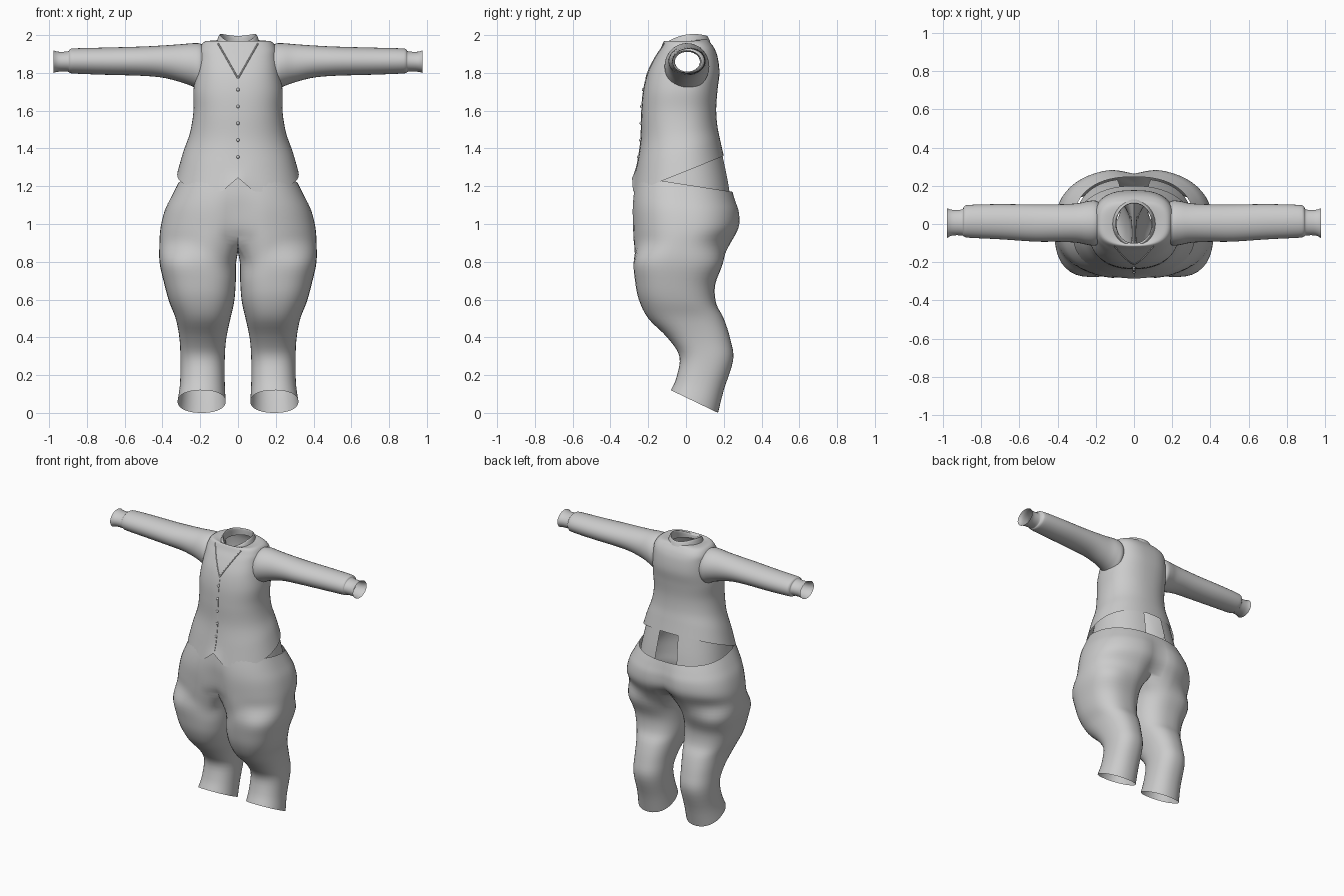
import bpy, bmesh, math
from math import sin, cos, pi
from mathutils import Vector
from mathutils.bvhtree import BVHTree

cube = bpy.data.objects.get("Cube")
if cube:
    bpy.data.objects.remove(cube)

cloth = bpy.data.materials.new("grey cloth")
cloth.use_nodes = True
cloth.diffuse_color = (0.6, 0.6, 0.6, 1)
cloth.node_tree.nodes["Principled BSDF"].inputs["Base Color"].default_value = (0.6, 0.6, 0.6, 1)


def power(v, n):
    return math.copysign(abs(v) ** (2 / n), v)


def ring(front, back, x0, x1, n, angles):
    """Rounded cross-section; its height runs from the front point to the back point."""
    (yf, zf), (yb, zb) = front, back
    pts = []
    for a in angles:
        k = (1 - power(cos(a), n)) / 2
        pts.append(Vector(((x0 + x1) / 2 + (x1 - x0) / 2 * power(sin(a), n),
                           yf + (yb - yf) * k, zf + (zb - zf) * k)))
    return pts


def smooth_rows(rows, steps):
    """Catmull-Rom interpolation between the rings."""
    out = []
    for i in range(len(rows) - 1):
        quad = [rows[max(i - 1, 0)], rows[i], rows[i + 1], rows[min(i + 2, len(rows) - 1)]]
        for s in range(steps):
            t = s / steps
            out.append([b + (c - a) * t / 2 + (a - b * 2.5 + c * 2 - d / 2) * t * t
                        + ((b - c) * 1.5 + (d - a) / 2) * t ** 3 for a, b, c, d in zip(*quad)])
    return out + [rows[-1]]


def loft(name, rows, steps=4, closed=False, keep=None, clamp=True):
    """Skin the rings of the left half and mirror them to the right."""
    rows = smooth_rows(rows, steps)
    bm = bmesh.new()
    grid = [[bm.verts.new((max(p.x, 0) if clamp else p.x, p.y, p.z)) for p in r] for r in rows]
    count = len(rows[0])
    for r in range(len(rows) - 1):
        for i in range(count if closed else count - 1):
            j = (i + 1) % count
            quad = (grid[r][i], grid[r][j], grid[r + 1][j], grid[r + 1][i])
            mid = sum((v.co for v in quad), Vector()) / 4
            if keep is None or keep(r, i, mid):
                bm.faces.new(quad)
    bmesh.ops.delete(bm, geom=[v for v in bm.verts if not v.link_faces], context='VERTS')
    mesh = bpy.data.meshes.new(name)
    bm.to_mesh(mesh)
    bm.free()
    return finish(name, mesh)


def finish(name, mesh, mirror=True):
    ob = bpy.data.objects.new(name, mesh)
    bpy.context.collection.objects.link(ob)
    mesh.materials.append(cloth)
    bpy.ops.object.select_all(action='DESELECT')
    ob.select_set(True)
    bpy.context.view_layer.objects.active = ob
    if mirror:
        mod = ob.modifiers.new("mirror", 'MIRROR')
        mod.merge_threshold = 0.0005
        bpy.ops.object.modifier_apply(modifier="mirror")
    bpy.ops.object.shade_smooth_by_angle(angle=math.radians(50))
    return ob


half = [pi * i / 28 for i in range(29)]

# Trousers: closed leg rings, then half rings for the hips
OUT, INN = 28, 10
leg_angles = [-pi / 4 + 1.5 * pi * i / OUT for i in range(OUT + 1)]
leg_angles += [1.25 * pi + pi / 2 * i / INN for i in range(1, INN)]
legs = [((-.08, .12), (.17, 0), .065, .32), ((-.05, .19), (.2, .12), .07, .307),
        ((-.035, .3), (.25, .28), .07, .305), ((-.1, .4), (.235, .39), .062, .31),
        ((-.2, .5), (.2, .5), .04, .33), ((-.25, .6), (.16, .58), .02, .365),
        ((-.27, .7), (.155, .68), .012, .392), ((-.277, .8), (.195, .79), .01, .415)]
rows = [ring(f, b, x0, x1, 2.2 + .05 * i, leg_angles) for i, (f, b, x0, x1) in enumerate(legs)]
hips = [((-.285, .9), (.24, .89), .416, .07), ((-.288, .98), (.286, .98), .41, .035),
        ((-.29, 1.08), (.288, 1.06), .388, .025), ((-.283, 1.16), (.268, 1.12), .355, .012),
        ((-.265, 1.25), (.247, 1.17), .318, 0)]
for f, b, w, cleft in hips:
    r = ring(f, b, -w, w, 2.4, half)
    for p in r:
        p.y -= math.copysign(cleft, p.y) * math.exp(-(p.x / .07) ** 2)
    a, c = r[-1], r[0]
    for i in range(1, INN):
        k = i / INN
        saddle = a.lerp(c, k)
        saddle.z -= .04 * sin(pi * k)
        r.append(saddle)
    rows.append(r)
crotch = len(legs) * 4
loft("trousers", rows, closed=True, keep=lambda r, i, m: r < crotch or i < OUT)


# Waistcoat: flared hem, narrow chest, rounded shoulders, open armholes
def body(data):
    return [ring(f, b, -w, w, n, half) for f, b, w, n in data]


vest_rows = body([
    ((-.285, 1.165), (.2, 1.36), .322, 2.2), ((-.262, 1.3), (.182, 1.44), .292, 2.2),
    ((-.24, 1.44), (.166, 1.52), .255, 2.2), ((-.236, 1.58), (.16, 1.61), .236, 2.3),
    ((-.227, 1.7), (.167, 1.71), .236, 2.4), ((-.203, 1.8), (.177, 1.8), .222, 2.6),
    ((-.165, 1.88), (.168, 1.88), .21, 2.8), ((-.135, 1.93), (.15, 1.93), .203, 2.9),
    ((-.115, 1.968), (.125, 1.965), .175, 2.7), ((-.1, 1.955), (.112, 1.98), .105, 2.1)])
for p in vest_rows[0]:
    if p.y < 0:
        p.z += .08 * max(0, 1 - p.x / .09)


def outside_armhole(r, i, m):
    return m.x < .13 or (m.y / .1) ** 2 + ((m.z - 1.845) / .1) ** 2 > 1


vest = loft("waistcoat", vest_rows, steps=6, keep=outside_armhole)

# Shirt tail between waistcoat and trousers, split at the back
tail = body([((-.255, 1.2), (.238, 1.15), .308, 2.4), ((-.25, 1.24), (.222, 1.25), .295, 2.3),
             ((-.235, 1.32), (.185, 1.42), .27, 2.2)])
loft("shirt_tail", tail, keep=lambda r, i, m: m.y < 0 or m.x > .085 - .03 * r / 8)

# Sleeves with narrower cuffs
sleeve = [(.165, 1.745, 1.935, -.09, .1), (.2, 1.71, 1.955, -.112, .122),
          (.24, 1.728, 1.957, -.11, .12), (.3, 1.75, 1.952, -.098, .108),
          (.4, 1.775, 1.945, -.093, .103), (.52, 1.785, 1.939, -.092, .102),
          (.7, 1.79, 1.934, -.08, .104), (.86, 1.796, 1.93, -.072, .1),
          (.89, 1.8, 1.925, -.066, .09), (.9, 1.806, 1.914, -.06, .076),
          (.95, 1.806, 1.912, -.06, .074), (.978, 1.8, 1.92, -.073, .082)]
rows = []
for x, zb, zt, yf, yb in sleeve:
    rows.append([Vector((x, (yf + yb) / 2 + (yb - yf) / 2 * cos(a), (zb + zt) / 2 + (zt - zb) / 2 * sin(a)))
                 for a in [2 * pi * i / 32 for i in range(32)]])
loft("sleeves", rows, closed=True)

# Collar: standing band that folds over outwards
collar = body([((-.1, 1.93), (.108, 1.95), .1, 2), ((-.103, 1.955), (.108, 1.99), .092, 2),
               ((-.115, 1.955), (.115, 1.993), .101, 2), ((-.135, 1.925), (.128, 1.965), .118, 2)])
for r in collar[1:3]:
    for p in r:
        p.z += .024 * (p.x / .1) ** 2
loft("collar", collar)

# Details laid on the waistcoat front
bm = bmesh.new()
bm.from_mesh(vest.data)
surface = BVHTree.FromBMesh(bm)
bm.free()


def on_front(x, z):
    hit = surface.ray_cast(Vector((x, -1, z)), Vector((0, 1, 0)))[0]
    return hit if hit else Vector((x, -.12, z))


def trim(name, path, radius):
    curve = bpy.data.curves.new(name, 'CURVE')
    curve.dimensions = '3D'
    curve.bevel_depth = radius
    curve.bevel_resolution = 1
    line = curve.splines.new('POLY')
    line.points.add(len(path) - 1)
    for point, co in zip(line.points, path):
        point.co = (*co, 1)
    ob = bpy.data.objects.new(name, curve)
    curve.materials.append(cloth)
    bpy.context.collection.objects.link(ob)


for side, label in ((1, "left"), (-1, "right")):
    trim(label + "_neckline", [on_front(side * .105 * k / 10, 1.77 + .185 * k / 10) for k in range(11)], .004)
trim("front_seam", [on_front(.004, 1.26 + .05 * k) for k in range(11)], .0025)

for k in range(5):
    bm = bmesh.new()
    bmesh.ops.create_uvsphere(bm, u_segments=12, v_segments=8, radius=.009)
    bmesh.ops.translate(bm, verts=bm.verts, vec=on_front(0, 1.355 + .089 * k))
    mesh = bpy.data.meshes.new("button")
    bm.to_mesh(mesh)
    bm.free()
    finish("button_%d" % (k + 1), mesh, mirror=False)
